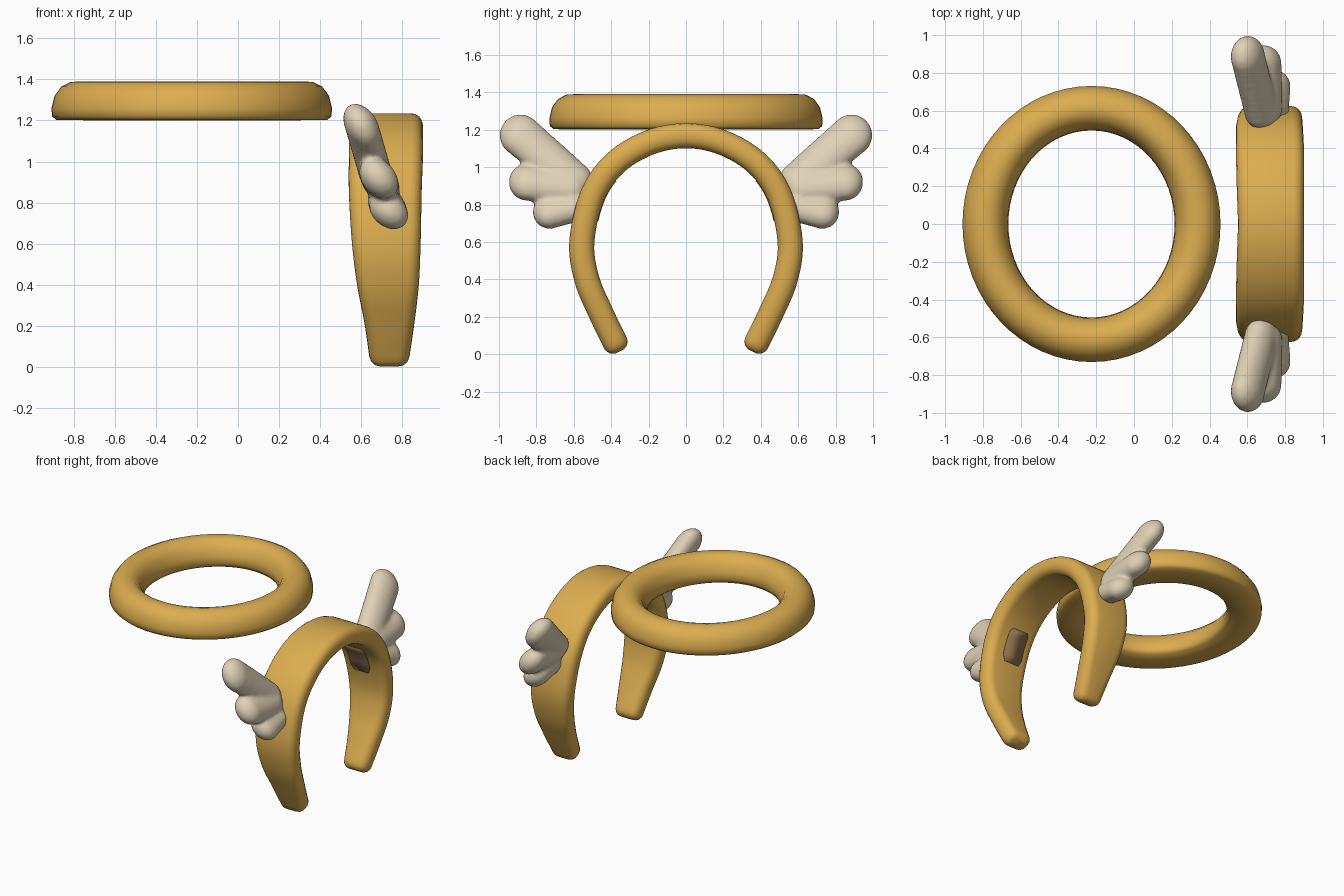
import bpy, bmesh, math
from mathutils import Vector, Matrix

if "Cube" in bpy.data.objects:
    bpy.data.objects.remove(bpy.data.objects["Cube"])


def material(name, rgb):
    m = bpy.data.materials.new(name)
    m.use_nodes = True
    m.diffuse_color = (*rgb, 1)
    bsdf = m.node_tree.nodes["Principled BSDF"]
    bsdf.inputs["Base Color"].default_value = (*rgb, 1)
    bsdf.inputs["Roughness"].default_value = 0.6
    return m


gold = material("gold", (0.72, 0.42, 0.08))
cream = material("cream", (0.74, 0.64, 0.47))
brown = material("brown", (0.28, 0.17, 0.08))


def finish(bm, name, mat):
    bmesh.ops.recalc_face_normals(bm, faces=bm.faces)
    me = bpy.data.meshes.new(name)
    bm.to_mesh(me)
    bm.free()
    me.materials.append(mat)
    me.shade_smooth()
    ob = bpy.data.objects.new(name, me)
    bpy.context.collection.objects.link(ob)
    return ob


def loft(rings, name, mat, closed=False):
    """Skin a list of equal-length point loops."""
    bm = bmesh.new()
    loops = [[bm.verts.new(p) for p in ring] for ring in rings]
    n = len(loops[0])
    pairs = list(zip(loops, loops[1:]))
    if closed:
        pairs.append((loops[-1], loops[0]))
    else:
        bm.faces.new(loops[0])
        bm.faces.new(loops[-1])
    for a, b in pairs:
        for i in range(n):
            j = (i + 1) % n
            bm.faces.new((a[i], a[j], b[j], b[i]))
    return finish(bm, name, mat)


def spline(pts, steps):
    """Smooth curve through the points."""
    pts = [Vector(p) for p in pts]
    ext = [2 * pts[0] - pts[1]] + pts + [2 * pts[-1] - pts[-2]]
    out = []
    for a, b, c, d in zip(ext, ext[1:], ext[2:], ext[3:]):
        for s in range(steps):
            t = s / steps
            out.append(0.5 * (2 * b + (c - a) * t + (2 * a - 5 * b + 4 * c - d) * t * t
                              + (3 * b - a - 3 * c + d) * t ** 3))
    return out + [pts[-1]]


def rounded_rect(hw, hh, r):
    """Points of a rounded rectangle, counter-clockwise."""
    pts = []
    for k, (sx, sy) in enumerate([(1, 1), (-1, 1), (-1, -1), (1, -1)]):
        for s in range(5):
            a = math.radians(90 * k + 22.5 * s)
            pts.append((sx * (hw - r) + r * math.cos(a), sy * (hh - r) + r * math.sin(a)))
    return pts


# Halo ring: flat underneath, domed on top, slightly oval
profile = [(0.02, 1.2), (0, 1.23), (0.005, 1.28), (0.03, 1.34), (0.07, 1.38), (0.11, 1.39),
           (0.15, 1.387), (0.195, 1.365), (0.228, 1.32), (0.243, 1.26), (0.24, 1.22), (0.22, 1.203)]
rings = []
for k in range(64):
    a = math.tau * k / 64
    rings.append([(-0.225 + (0.44 + o) * math.cos(a), (0.495 + o * 0.97) * math.sin(a), z)
                  for o, z in profile])
loft(rings, "halo_ring", gold, closed=True)

# Headband: y, z, centre x, half width from the crown to one tip
half = [(0, 1.168, 0.725, 0.175), (0.2, 1.13, 0.722, 0.178), (0.38, 1.02, 0.72, 0.18),
        (0.5, 0.85, 0.717, 0.177), (0.557, 0.6, 0.722, 0.167), (0.53, 0.4, 0.73, 0.15),
        (0.455, 0.22, 0.737, 0.122), (0.375, 0.055, 0.737, 0.098)]
full = [(-y, z, x, w) for y, z, x, w in half[:0:-1]] + half
path = []
for p in spline(full, 6):
    path.append((Vector((p[0], p[1])), p[2], p[3]))


def frame(i):
    """Centre and outward normal of the band in the yz plane."""
    a, b = path[max(i - 1, 0)][0], path[min(i + 1, len(path) - 1)][0]
    t = (b - a).normalized()
    return path[i][0], t, Vector((-t.y, t.x))


def band_ring(i, shrink=0.0, push=0.0):
    c, t, n = frame(i)
    c = c + t * push
    _, x, w = path[i]
    return [(x + u, c.x + n.x * v, c.y + n.y * v)
            for u, v in rounded_rect(w - shrink, 0.067 - shrink, 0.058 - shrink)]


last = len(path) - 1
rings = [band_ring(0, 0.042, -0.045), band_ring(0, 0.02, -0.035), band_ring(0, 0.006, -0.018)]
rings += [band_ring(i) for i in range(last + 1)]
rings += [band_ring(last, 0.006, 0.018), band_ring(last, 0.02, 0.035), band_ring(last, 0.042, 0.045)]
loft(rings, "headband", gold)

# Inner pads: thin plates on the inside of the band behind each wing
for side, name in ((-1, "front_pad"), (1, "back_pad")):
    rows = [i for i in range(last + 1)
            if path[i][0].x * side > 0 and 0.7 < path[i][0].y < 0.98]
    rings = []
    for k, i in enumerate(rows):
        c, t, n = frame(i)
        w = 0.06 if k in (0, len(rows) - 1) else 0.08
        rings.append([(0.7 + u, c.x + n.x * v, c.y + n.y * v)
                      for u, v in ((-w, -0.065), (w, -0.065), (w, -0.071), (-w, -0.071))])
    loft(rings, name, brown)

# Wings: three tapered feather lobes, each y, z, radius at root and at tip, then half thickness
lobes = [((0.6, 0.93, 0.1), (0.885, 1.17, 0.112), 0.085, 0.0),
         ((0.62, 0.9, 0.1), (0.848, 0.92, 0.1), 0.092, 0.01),
         ((0.6, 0.79, 0.085), (0.73, 0.76, 0.09), 0.092, 0.012)]
for side, name in ((-1, "front_wing"), (1, "back_wing")):
    bm = bmesh.new()
    for root, tip, thick, shift in lobes:
        for k in range(10):
            y, z, r = Vector(root).lerp(Vector(tip), k / 9)
            place = Matrix.Translation((shift, side * y, z)) @ Matrix.Diagonal((thick, r, r, 1))
            bmesh.ops.create_uvsphere(bm, u_segments=24, v_segments=14, radius=1, matrix=place)
    # Lean the wing so its tip sits further inward
    for v in bm.verts:
        v.co.x += 0.745 - 0.29 * (v.co.z - 0.68)
    wing = finish(bm, name, cream)
    fuse = wing.modifiers.new("fuse", "REMESH")
    fuse.mode = "VOXEL"
    fuse.voxel_size = 0.014
    fuse.use_smooth_shade = True
    soft = wing.modifiers.new("soften", "SMOOTH")
    soft.factor = 0.5
    soft.iterations = 4
